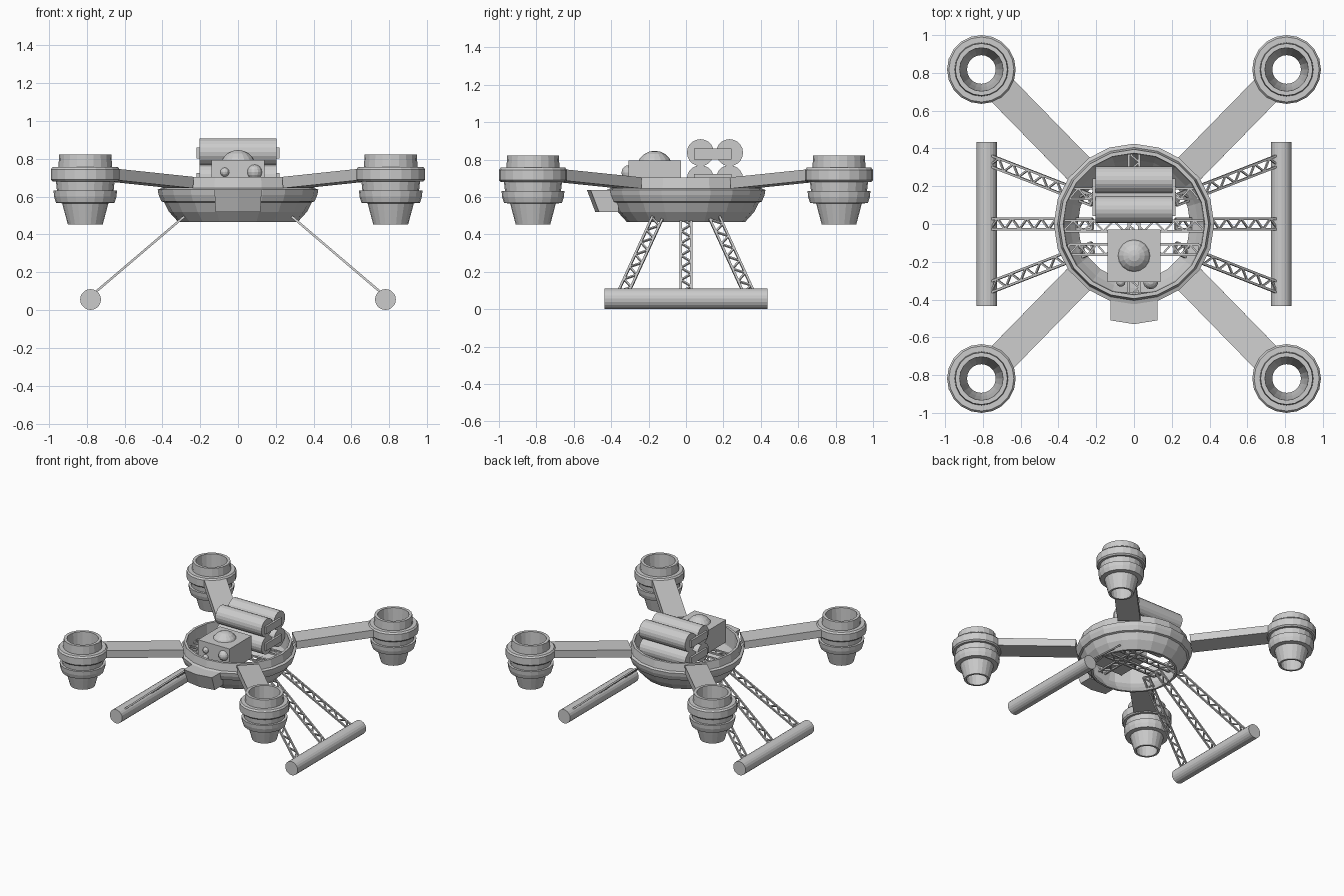
import bpy, bmesh, math
from mathutils import Vector, Matrix

if "Cube" in bpy.data.objects:
    bpy.data.objects.remove(bpy.data.objects["Cube"])


def finish(bm, name):
    bmesh.ops.recalc_face_normals(bm, faces=bm.faces[:])
    mesh = bpy.data.meshes.new(name)
    bm.to_mesh(mesh)
    bm.free()
    obj = bpy.data.objects.new(name, mesh)
    bpy.context.collection.objects.link(obj)
    return obj


def lathe(name, profile, loc, segs):
    """Spin a closed (radius, z) outline around a vertical axis."""
    bm = bmesh.new()
    rings = []
    for i in range(segs):
        a = 2 * math.pi * i / segs
        rings.append([bm.verts.new((loc[0] + r * math.cos(a), loc[1] + r * math.sin(a), z))
                      for r, z in profile])
    n = len(profile)
    for i in range(segs):
        p, q = rings[i], rings[(i + 1) % segs]
        for j in range(n):
            k = (j + 1) % n
            bm.faces.new((p[j], q[j], q[k], p[k]))
    return finish(bm, name)


def add_box(bm, center, size):
    m = Matrix.Translation(center) @ Matrix.Diagonal((*size, 1))
    bmesh.ops.create_cube(bm, size=1, matrix=m)


def add_beam(bm, a, b, side, w, h):
    """Rectangular bar from a to b, w wide along the side direction."""
    a, b = Vector(a), Vector(b)
    d = b - a
    x = d.normalized()
    y = (Vector(side) - x * x.dot(Vector(side))).normalized()
    z = x.cross(y)
    m = Matrix((x * d.length, y * w, z * h)).transposed().to_4x4()
    m.translation = (a + b) / 2
    bmesh.ops.create_cube(bm, size=1, matrix=m)


def cylinder(name, center, radius, length, axis, segs):
    bm = bmesh.new()
    rot = Matrix.Rotation(math.pi / 2, 4, 'Y' if axis == 'X' else 'X')
    bmesh.ops.create_cone(bm, cap_ends=True, segments=segs, radius1=radius, radius2=radius,
                          depth=length, matrix=Matrix.Translation(center) @ rot)
    return finish(bm, name)


def ball(name, center, radius, u=16, v=10):
    bm = bmesh.new()
    bmesh.ops.create_uvsphere(bm, u_segments=u, v_segments=v, radius=radius,
                              matrix=Matrix.Translation(center))
    return finish(bm, name)


def truss(name, a, b, side, bays, width=0.056, t=0.012):
    """Flat ladder of two rails with zigzag bracing."""
    bm = bmesh.new()
    a, b = Vector(a), Vector(b)
    x = (b - a).normalized()
    s = Vector(side)
    s = (s - x * x.dot(s)).normalized() * (width / 2)
    for k in (-1, 1):
        add_beam(bm, a + s * k, b + s * k, side, t, t)
    for p in (a, b):
        add_beam(bm, p - s, p + s, x, t, t)
    for i in range(bays):
        k = 1 if i % 2 else -1
        add_beam(bm, a.lerp(b, i / bays) + s * k, a.lerp(b, (i + 1) / bays) - s * k,
                 s.cross(x), t * 0.8, t * 0.8)
    return finish(bm, name)


# Central open hull ring
lathe("hull_ring", [(0.395, 0.705), (0.405, 0.645), (0.425, 0.638), (0.42, 0.61), (0.405, 0.575),
                    (0.39, 0.57), (0.365, 0.52), (0.315, 0.465), (0.298, 0.465), (0.34, 0.52),
                    (0.37, 0.57), (0.375, 0.705)], (0, 0), 20)

# Ducted rotor pods and their arms
pod = [(0.138, 0.823), (0.142, 0.757), (0.172, 0.757), (0.182, 0.745), (0.182, 0.69), (0.172, 0.68),
       (0.155, 0.68), (0.15, 0.632), (0.168, 0.632), (0.165, 0.60), (0.155, 0.568), (0.122, 0.565),
       (0.113, 0.53), (0.092, 0.452), (0.076, 0.452), (0.095, 0.56), (0.11, 0.70), (0.115, 0.823)]
for sx in (-1, 1):
    for sy in (-1, 1):
        tag = ("right" if sx > 0 else "left") + ("_back" if sy > 0 else "_front")
        lathe("rotor_pod_" + tag, pod, (sx * 0.808, sy * 0.818), 20)
        bm = bmesh.new()
        add_beam(bm, (sx * 0.295, sy * 0.295, 0.675), (sx * 0.72, sy * 0.73, 0.72),
                 (-sy, sx, 0), 0.165, 0.06)
        finish(bm, "rotor_arm_" + tag)

# Landing pontoons on truss legs
for sx, tag in ((-1, "left"), (1, "right")):
    cylinder("landing_pontoon_" + tag, (sx * 0.78, 0, 0.056), 0.055, 0.87, 'Y', 20)
    for sy, pos in ((-1, "front"), (0, "middle"), (1, "back")):
        truss("landing_leg_%s_%s" % (tag, pos), (sx * 0.76, sy * 0.335, 0.09),
              (sx * 0.22, sy * 0.125, 0.55), (0, 1, 0), 14)

# Deck trusses across the hull
for y, half in ((0.16, 0.345), (-0.01, 0.375), (-0.135, 0.345)):
    truss("deck_truss", (-half, y, 0.61), (half, y, 0.61), (0, 1, 0), 14)
truss("deck_spine_truss", (0, -0.385, 0.61), (0, 0.375, 0.61), (1, 0, 0), 16)

# Nose block with pointed front
bm = bmesh.new()
outline = [(-0.125, -0.36), (-0.125, -0.51), (0, -0.53), (0.125, -0.51), (0.125, -0.36)]
top = [bm.verts.new((x, y, 0.638)) for x, y in outline]
low = [bm.verts.new((x * 0.95, y + (0.045 if y < -0.4 else 0), 0.52)) for x, y in outline]
bm.faces.new(top)
bm.faces.new(low[::-1])
for i in range(5):
    j = (i + 1) % 5
    bm.faces.new((top[i], low[i], low[j], top[j]))
finish(bm, "nose_block")

# Sensor box with dome and lenses
bm = bmesh.new()
add_box(bm, (0, -0.168, 0.705), (0.28, 0.28, 0.18))
finish(bm, "sensor_box")
ball("sensor_dome", (0, -0.168, 0.75), 0.097)
ball("small_lens_upper", (-0.07, -0.308, 0.73), 0.024, 12, 8)
ball("small_lens_lower", (-0.07, -0.308, 0.672), 0.024, 12, 8)
ball("large_lens", (0.088, -0.305, 0.73), 0.04, 14, 8)

# Tank bundle with tie blocks
for y in (0.077, 0.233):
    for z in (0.698, 0.837):
        cylinder("tank", (0, y, z), 0.072, 0.41, 'X', 20)
bm = bmesh.new()
for z in (0.695, 0.83):
    add_box(bm, (0, 0.142, z), (0.44, 0.2, 0.058))
finish(bm, "tank_tie_blocks")
